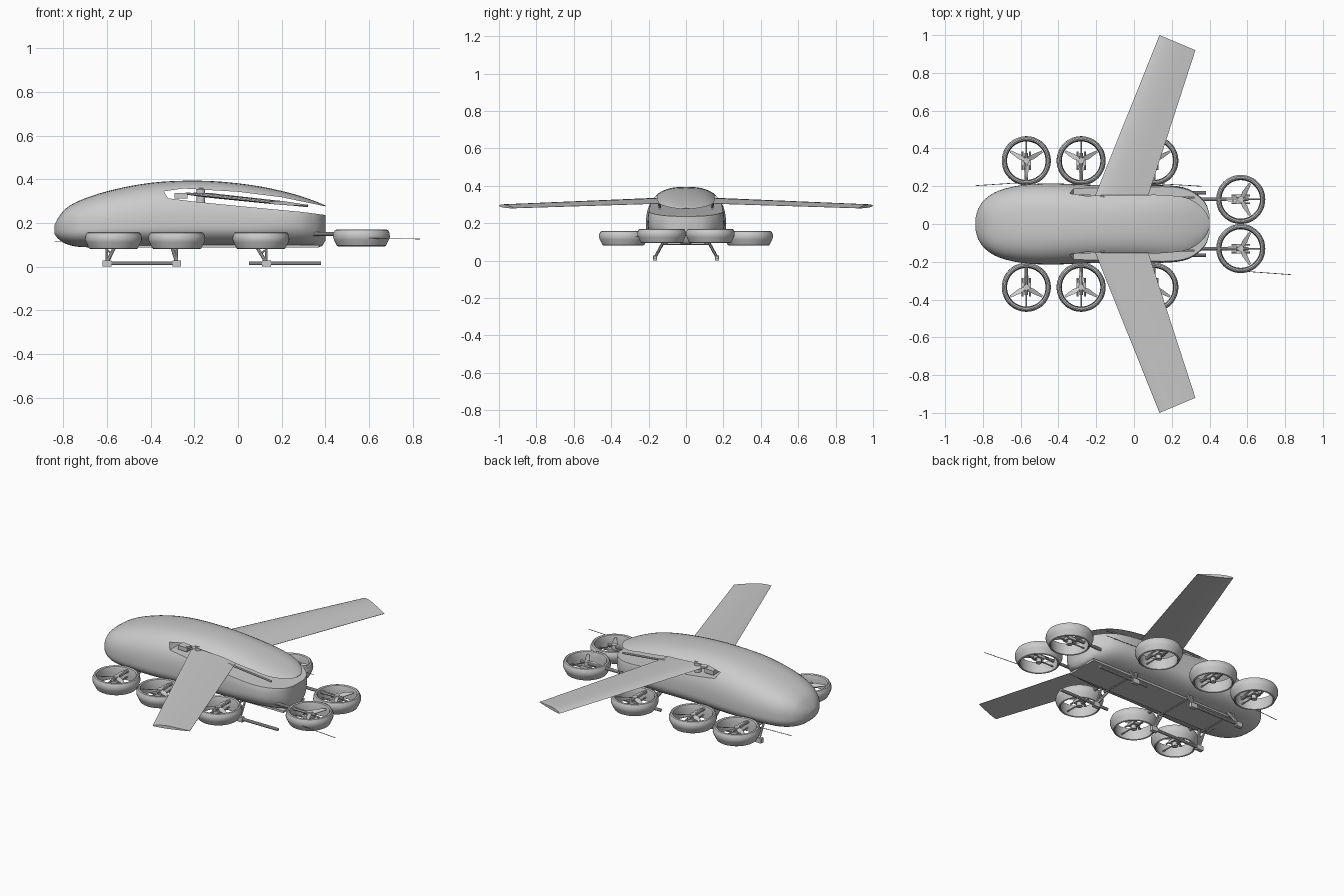
import bpy, bmesh, math
from mathutils import Vector

cube = bpy.data.objects.get("Cube")
if cube:
    bpy.data.objects.remove(cube, do_unlink=True)

grey = bpy.data.materials.new("light_grey")
grey.use_nodes = True
grey.diffuse_color = (0.6, 0.6, 0.6, 1)
grey.node_tree.nodes["Principled BSDF"].inputs["Base Color"].default_value = (0.6, 0.6, 0.6, 1)


def finish(name, bm, smooth=35):
    bmesh.ops.recalc_face_normals(bm, faces=bm.faces)
    mesh = bpy.data.meshes.new(name)
    bm.to_mesh(mesh)
    bm.free()
    mesh.materials.append(grey)
    obj = bpy.data.objects.new(name, mesh)
    bpy.context.collection.objects.link(obj)
    if smooth:
        bpy.ops.object.select_all(action='DESELECT')
        obj.select_set(True)
        bpy.context.view_layer.objects.active = obj
        bpy.ops.object.shade_smooth_by_angle(angle=math.radians(smooth))
    return obj


def loft(bm, rings, caps=True):
    loops = [[bm.verts.new(p) for p in ring] for ring in rings]
    n = len(loops[0])
    for a, b in zip(loops, loops[1:]):
        for i in range(n):
            j = (i + 1) % n
            bm.faces.new((a[i], a[j], b[j], b[i]))
    if caps:
        bm.faces.new(loops[0])
        bm.faces.new(loops[-1])


def tube(bm, a, b, r, sides=10):
    a, b = Vector(a), Vector(b)
    q = (b - a).to_track_quat('Z', 'Y')
    circle = [q @ Vector((r * math.cos(t), r * math.sin(t), 0))
              for t in (2 * math.pi * i / sides for i in range(sides))]
    loft(bm, [[a + c for c in circle], [b + c for c in circle]])


def box(bm, centre, size):
    c, s = Vector(centre), Vector(size) / 2
    corners = ((-1, -1), (1, -1), (1, 1), (-1, 1))
    loft(bm, [[c + Vector((x * s.x, y * s.y, z * s.z)) for x, y in corners] for z in (-1, 1)])


# Fuselage: x, half width, bottom, widest height, top
stations = [(-.84, .03, .15, .17, .19), (-.825, .08, .13, .17, .22), (-.79, .13, .105, .17, .265),
            (-.72, .175, .09, .17, .305), (-.6, .205, .09, .175, .345), (-.45, .215, .09, .18, .377),
            (-.3, .21, .09, .185, .392), (-.12, .205, .09, .19, .392), (.06, .205, .09, .19, .374),
            (.2, .203, .09, .2, .347), (.29, .185, .09, .2, .322), (.35, .145, .09, .2, .301),
            (.385, .1, .095, .2, .287), (.4, .05, .12, .2, .28)]


def power(v, e):
    return math.copysign(abs(v) ** e, v)


def section(x, w, bottom, mid, top, n=48):
    pts = []
    for i in range(n):
        t = 2 * math.pi * i / n
        c, s = math.cos(t), math.sin(t)
        e = 2 / 2.7 if s > 0 else 2 / 2.3
        pts.append((x, w * power(c, e), mid + power(s, e) * (top - mid if s > 0 else mid - bottom)))
    return pts


def smooth_stations(rows, steps=3):
    out = []
    for i in range(len(rows) - 1):
        p0, p1, p2, p3 = rows[max(i - 1, 0)], rows[i], rows[i + 1], rows[min(i + 2, len(rows) - 1)]
        for k in range(steps):
            t = k / steps
            row = []
            for j, (a, b, c, d) in enumerate(zip(p0, p1, p2, p3)):
                h = p2[0] - p1[0]
                m1 = (c - a) / (p2[0] - p0[0]) * h
                m2 = (d - b) / (p3[0] - p1[0]) * h
                row.append((2*t**3 - 3*t*t + 1) * b + (t**3 - 2*t*t + t) * m1
                           + (3*t*t - 2*t**3) * c + (t**3 - t*t) * m2)
            out.append(row)
    return out + [rows[-1]]


bm = bmesh.new()
loft(bm, [section(*row) for row in smooth_stations(stations)])
body = finish("fuselage", bm)

# Slot between canopy and lower hull, where the wings enter
slot = [(-.34, .345), (-.25, .358), (0, .343), (.2, .318), (.45, .266), (.45, .23),
        (.3, .25), (0, .278), (-.2, .298), (-.32, .313)]
bm = bmesh.new()
loft(bm, [[(x, y, z) for x, z in slot] for y in (-.4, .4)])
cutter = finish("slot_cutter", bm, 0)
cutter.hide_render = True
cutter.hide_viewport = True
cut = body.modifiers.new("slot", 'BOOLEAN')
cut.operation = 'DIFFERENCE'
cut.solver = 'EXACT'
cut.object = cutter

# Swept wings: thin airfoil from leading edge to trailing edge
airfoil = [(0, 0), (.06, .45), (.2, .85), (.4, 1), (.7, .6), (1, .06),
           (1, -.06), (.7, -.35), (.4, -.5), (.2, -.45), (.06, -.3)]


def wing_section(lead, trail, thick, side):
    a, b = Vector(lead), Vector(trail)
    pts = [a.lerp(b, u) + Vector((0, 0, v * thick)) for u, v in airfoil]
    return [(p.x, p.y * side, p.z) for p in pts]


for side, label in ((1, "left"), (-1, "right")):
    bm = bmesh.new()
    loft(bm, [wing_section((-.235, .07, .333), (.05, .07, .308), .014, side),
              wing_section((-.2, .165, .328), (.08, .165, .304), .014, side),
              wing_section((.135, 1, .293), (.325, .92, .28), .012, side)])
    finish(label + "_wing", bm)
    # Wing pivot and folding rail inside the slot
    bm = bmesh.new()
    tube(bm, (-.17, side * .13, .28), (-.17, side * .13, .36), .02, 16)
    tube(bm, (-.24, side * .14, .335), (.32, side * .14, .278), .006)
    box(bm, (-.26, side * .13, .325), (.06, .05, .025))
    finish(label + "_wing_pivot", bm)

# Ducted rotors: radius and height of the duct wall
duct = [(.108, .036), (.115, .04), (.122, .037), (.129, .022), (.13, .006), (.126, -.006),
        (.112, -.034), (.106, -.037), (.102, -.034), (.103, 0), (.105, .025)]


def rotor(name, x, y, z, arm):
    bm = bmesh.new()
    rings = []
    for i in range(49):
        t = 2 * math.pi * i / 48
        rings.append([(x + r * math.cos(t), y + r * math.sin(t), z + h) for r, h in duct])
    loft(bm, rings, caps=False)
    bmesh.ops.remove_doubles(bm, verts=bm.verts, dist=1e-5)
    finish(name + "_duct", bm)
    hub = Vector((x, y, z))
    out = Vector(arm)
    across = Vector((-out.y, out.x, 0))
    bm = bmesh.new()
    # Support spar, motor and motor bracket
    tube(bm, hub - out * .22 + Vector((0, 0, .02)), hub + out * .04 + Vector((0, 0, .02)), .009)
    tube(bm, hub - out * .105 - Vector((0, 0, .015)), hub + out * .105 - Vector((0, 0, .015)), .004)
    tube(bm, hub - Vector((0, 0, .03)), hub + Vector((0, 0, .03)), .016, 16)
    for s in (-1, 1):
        tube(bm, hub + across * .02 * s - out * .05, hub + across * .02 * s + out * .05, .005)
    box(bm, hub, (.05, .05, .016))
    finish(name + "_motor", bm)
    # Three twisted blades
    bm = bmesh.new()
    base = math.atan2(out.y, out.x)
    for k in range(3):
        t = base + math.pi / 3 + k * math.tau / 3
        d, s = Vector((math.cos(t), math.sin(t), 0)), Vector((-math.sin(t), math.cos(t), 0))
        rows = []
        for r, w, tilt in ((.012, .007, .6), (.04, .013, .45), (.098, .006, .2)):
            c = hub + d * r + Vector((0, 0, .024))
            chord = s * w + Vector((0, 0, w * tilt))
            up = Vector((0, 0, .0015))
            rows.append([c - chord - up, c + chord - up, c + chord + up, c - chord + up])
        loft(bm, rows)
    finish(name + "_blades", bm)


for side, label in ((1, "left"), (-1, "right")):
    for x, place in ((-.57, "front"), (-.28, "middle"), (.105, "rear")):
        rotor(f"{label}_{place}_rotor", x, side * .335, .118, (0, side, 0))
    rotor(label + "_tail_rotor", .565, side * .13, .13, (1, 0, 0))

    # Landing skids with braced legs
    bm = bmesh.new()
    for x0, x1 in ((-.62, -.26), (.05, .38)):
        tube(bm, (x0, side * .165, .016), (x1, side * .165, .016), .009)
    for x, lean in ((-.6, .04), (-.28, -.025), (.13, -.05)):
        foot = (x, side * .165, .018)
        tube(bm, foot, (x + lean, side * .12, .1), .008)
        tube(bm, foot, (x, side * .12, .1), .006)
        tube(bm, (x + lean * .5, side * .143, .06), (x, side * .13, .08), .004)
        box(bm, (x, side * .165, .014), (.04, .022, .028))
    finish(label + "_skid", bm)

# Belly plate and cross tubes
bm = bmesh.new()
box(bm, (-.12, 0, .093), (.98, .2, .012))
for x in (-.58, -.29, .1):
    tube(bm, (x, -.13, .09), (x, .13, .09), .007)
finish("belly_frame", bm)

# Slender probes at nose and tail
bm = bmesh.new()
tube(bm, (-.84, .203, .117), (-.5, .225, .12), .0018, 6)
tube(bm, (.1, .215, .2), (.36, .2, .2), .0018, 6)
tube(bm, (.58, -.25, .13), (.832, -.268, .127), .0018, 6)
finish("probes", bm)
